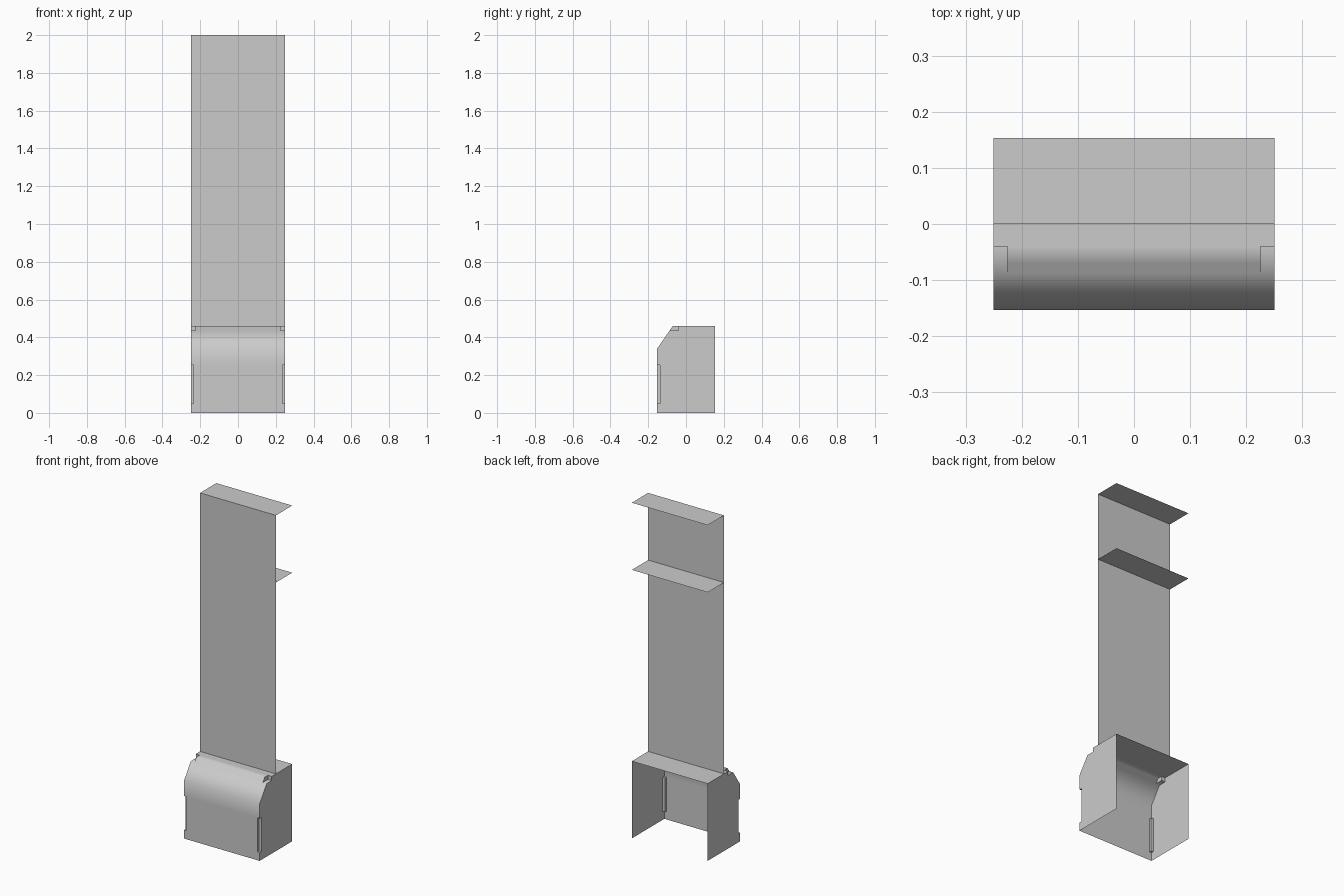
import bpy, bmesh, math

if "Cube" in bpy.data.objects:
    bpy.data.objects.remove(bpy.data.objects["Cube"])

W, D, H = 0.25, 0.153, 0.46   # half width, half depth, base height


def make_object(name, bm):
    mesh = bpy.data.meshes.new(name)
    bm.to_mesh(mesh)
    bm.free()
    ob = bpy.data.objects.new(name, mesh)
    bpy.context.collection.objects.link(ob)
    return ob


def sheet(name, corners):
    bm = bmesh.new()
    bm.faces.new([bm.verts.new(c) for c in corners])
    return make_object(name, bm)


def block(name, lo, hi):
    bm = bmesh.new()
    bmesh.ops.create_cube(bm, size=1)
    for v in bm.verts:
        v.co = [(l + h) / 2 + c * (h - l) for l, h, c in zip(lo, hi, v.co)]
    ob = make_object(name, bm)
    ob.hide_render = True
    return ob


# Base housing: side profile (y, z) extruded across the width
profile = [(-D, 0), (D, 0), (D, H), (-0.04, H), (-0.07, H), (-D, 0.34), (-D, 0.25)]
bm = bmesh.new()
side = bm.faces.new([bm.verts.new((-W, y, z)) for y, z in profile])
ext = bmesh.ops.extrude_face_region(bm, geom=[side])
for v in ext["geom"]:
    if isinstance(v, bmesh.types.BMVert):
        v.co.x = W
bmesh.ops.recalc_face_normals(bm, faces=bm.faces)
base = make_object("base_housing", bm)

# Small recesses on both upper shoulders and both front edges
cutters = []
for s in (-1, 1):
    for x0, y0, y1, z0, z1 in ((0.225, -0.2, -0.04, 0.435, 0.5),
                               (0.235, -0.2, -0.138, 0.05, 0.253)):
        xs = sorted((s * x0, s * 0.3))
        cutters.append(block("recess_cutter", (xs[0], y0, z0), (xs[1], y1, z1)))
bpy.context.view_layer.objects.active = base
base.select_set(True)
for c in cutters:
    mod = base.modifiers.new("recess", "BOOLEAN")
    mod.operation, mod.solver, mod.object = "DIFFERENCE", "EXACT", c
    bpy.ops.object.modifier_apply(modifier=mod.name)
    bpy.data.objects.remove(c)

# Open the housing at the back and underneath
bm = bmesh.new()
bm.from_mesh(base.data)
bm.normal_update()
open_faces = [f for f in bm.faces
              if all(v.co.z < 1e-4 for v in f.verts)
              or all(v.co.y > D - 1e-4 for v in f.verts)]
bmesh.ops.delete(bm, geom=open_faces, context="FACES")
bm.to_mesh(base.data)
bm.free()
bpy.ops.object.shade_smooth_by_angle(angle=math.radians(60))

# Tall thin front panel
sheet("upright_panel", [(-W, 0, H), (W, 0, H), (W, 0, 2), (-W, 0, 2)])

# Ledges behind the panel
for name, z in (("middle_ledge", 1.6), ("top_ledge", 2.0)):
    sheet(name, [(-W, 0, z), (W, 0, z), (W, D, z), (-W, D, z)])
